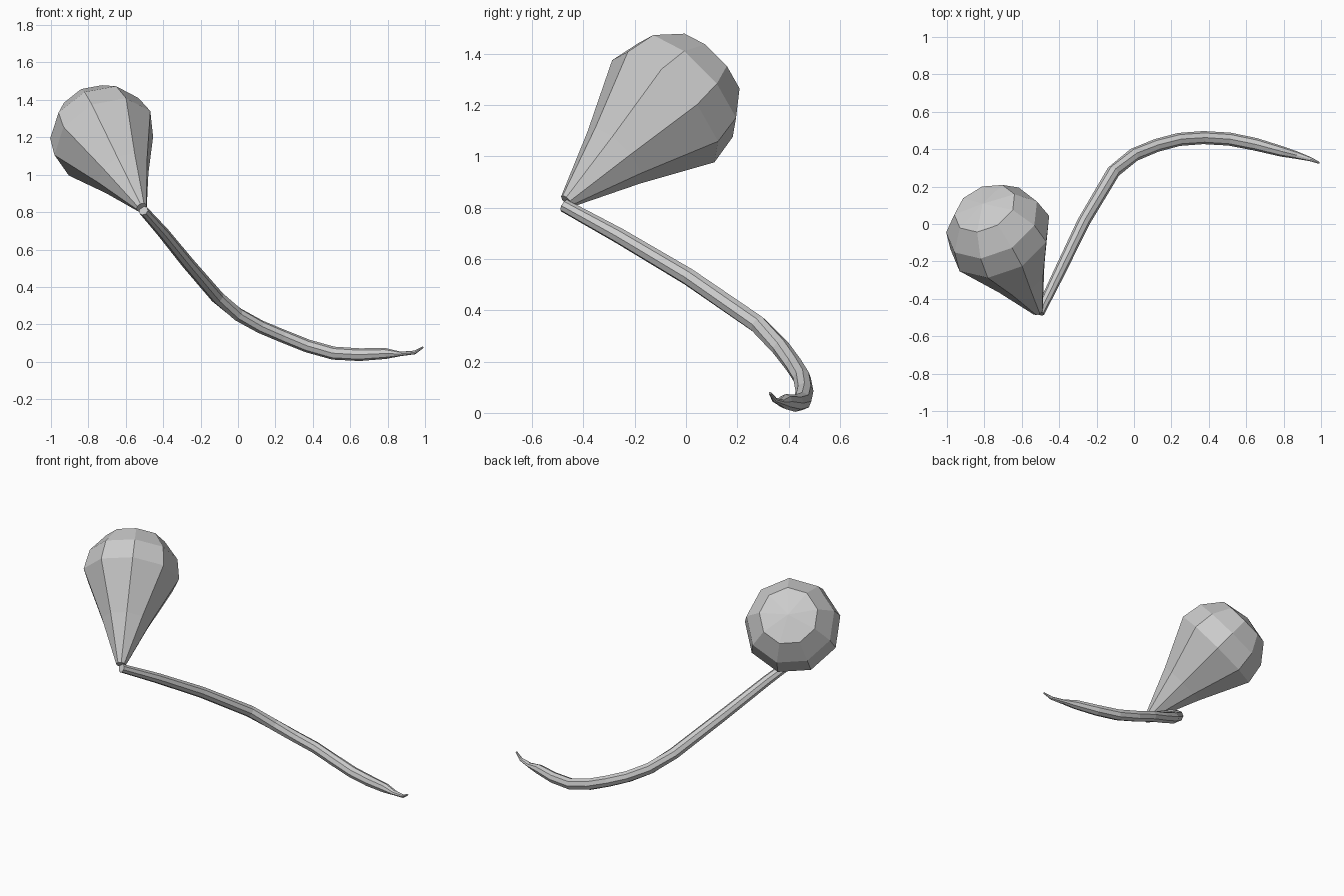
import bpy, math
from mathutils import Vector

if "Cube" in bpy.data.objects:
    bpy.data.objects.remove(bpy.data.objects["Cube"])

UP = Vector((0, 0, 1))


def loft(name, rings, sides, phase):
    """Skin polygon rings (centre, tangent, width radius, height radius)."""
    verts, faces = [], []
    for c, t, rw, rh in rings:
        t = t.normalized()
        right = UP.cross(t).normalized()
        up = t.cross(right)
        for k in range(sides):
            a = phase + 2 * math.pi * k / sides
            verts.append(c + right * rw * math.cos(a) + up * rh * math.sin(a))
    for i in range(len(rings) - 1):
        for k in range(sides):
            a, b = i * sides + k, i * sides + (k + 1) % sides
            faces.append((a, b, b + sides, a + sides))
    # end caps: flat at the start, fan at the far end
    faces.append(tuple(reversed(range(sides))))
    last = (len(rings) - 1) * sides
    verts.append(rings[-1][0] + rings[-1][1].normalized() * rings[-1][2] * 0.2)
    for k in range(sides):
        faces.append((last + k, last + (k + 1) % sides, len(verts) - 1))
    me = bpy.data.meshes.new(name)
    me.from_pydata(verts, [], faces)
    me.update()
    ob = bpy.data.objects.new(name, me)
    bpy.context.collection.objects.link(ob)
    return ob


# Bulb: nine-sided teardrop leaning up and back
base = Vector((-0.515, -0.465, 0.825))
axis = (Vector((-0.71, -0.085, 1.185)) - base).normalized()
profile = [(0, 0.03), (0.275, 0.146), (0.568, 0.287), (0.695, 0.264), (0.808, 0.175)]
loft("bulb", [(base + axis * d, axis, r, r) for d, r in profile], 9, math.radians(97))

# Stem: curved path with x, y, z, width radius, height radius
path = [
    (-0.505, -0.475, 0.808, 0.026, 0.026), (-0.40, -0.26, 0.69, 0.031, 0.031),
    (-0.27, 0.01, 0.53, 0.034, 0.034), (-0.11, 0.28, 0.345, 0.036, 0.036),
    (0.0, 0.37, 0.253, 0.036, 0.036), (0.12, 0.42, 0.187, 0.035, 0.035),
    (0.24, 0.452, 0.137, 0.035, 0.035), (0.37, 0.462, 0.085, 0.035, 0.035),
    (0.51, 0.454, 0.046, 0.035, 0.035), (0.65, 0.426, 0.038, 0.034, 0.034),
    (0.79, 0.388, 0.044, 0.028, 0.029), (0.87, 0.368, 0.042, 0.02, 0.012),
    (0.945, 0.346, 0.05, 0.011, 0.01), (0.99, 0.327, 0.078, 0.005, 0.005),
]
pts = [Vector(p[:3]) for p in path]
rings = []
for i, p in enumerate(path):
    t = pts[min(i + 1, len(pts) - 1)] - pts[max(i - 1, 0)]
    rings.append((pts[i], t, p[3], p[4]))
loft("stem", rings, 8, 0)
